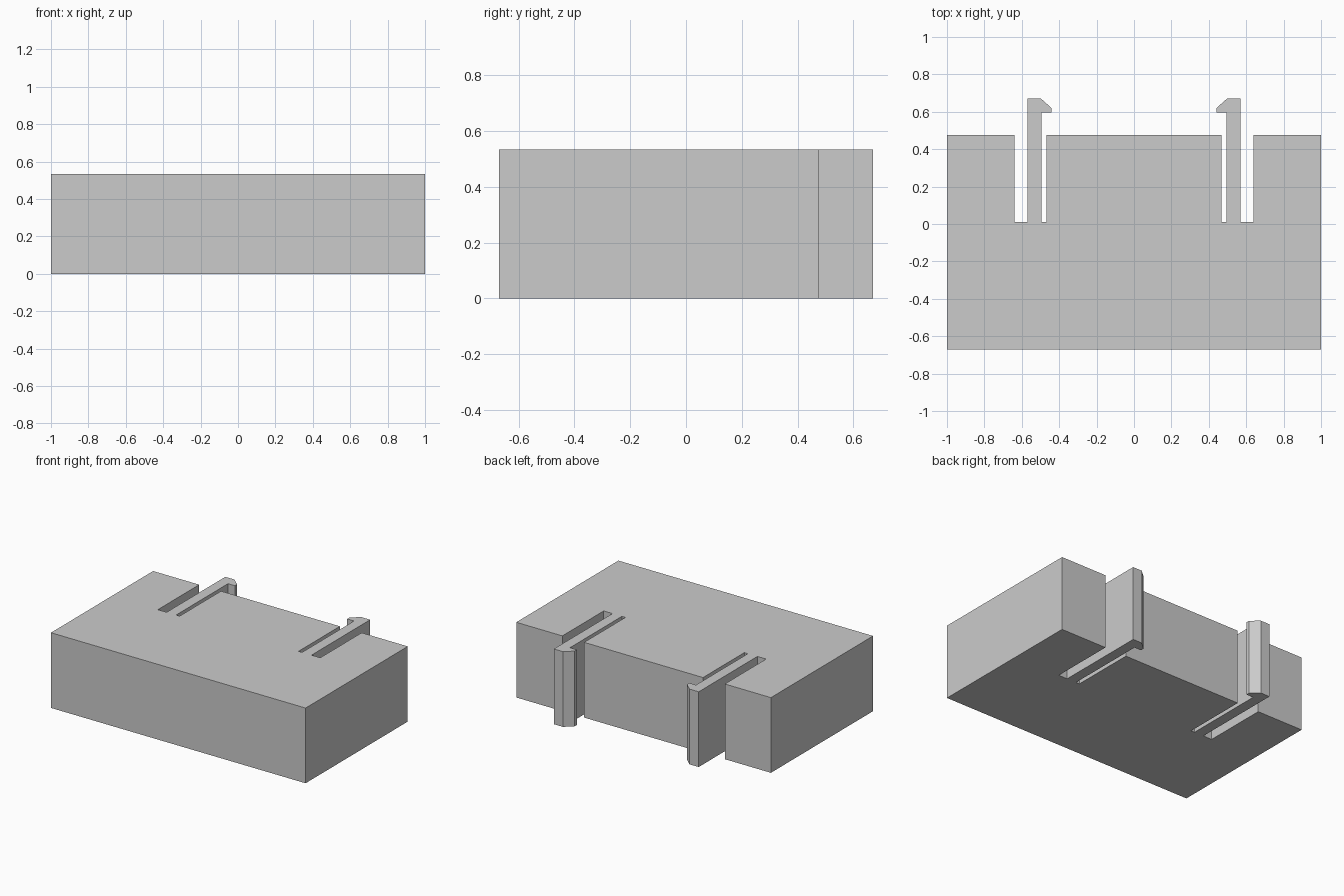
import bpy
import bmesh

cube = bpy.data.objects.get("Cube")
if cube:
    bpy.data.objects.remove(cube, do_unlink=True)

HEIGHT = 0.534
FRONT, BACK, SLOT_END = -0.67, 0.476, 0.012
TIP = 0.67

# Single flat grey plastic
grey = bpy.data.materials.new("grey plastic")
grey.use_nodes = True
colour = (0.6, 0.6, 0.6, 1)
grey.diffuse_color = colour
grey.node_tree.nodes["Principled BSDF"].inputs["Base Color"].default_value = colour

# Left half of the plan outline, from the front corner round to the middle
half = [
    (1, FRONT), (1, BACK),
    (0.638, BACK), (0.638, SLOT_END),           # outer slot
    (0.569, SLOT_END), (0.569, TIP),            # outside of the clip arm
    (0.497, TIP), (0.441, 0.62), (0.441, 0.595),  # hook
    (0.495, 0.595), (0.495, SLOT_END),          # inside of the clip arm
    (0.467, SLOT_END), (0.467, BACK),           # inner slot
]
outline = half + [(-x, y) for x, y in reversed(half)]

# Extrude the outline straight up into the block with its two snap clips
bm = bmesh.new()
base = bm.faces.new([bm.verts.new((x, y, 0)) for x, y in outline])
result = bmesh.ops.extrude_face_region(bm, geom=[base], use_keep_orig=True)
top = [v for v in result["geom"] if isinstance(v, bmesh.types.BMVert)]
bmesh.ops.translate(bm, verts=top, vec=(0, 0, HEIGHT))
bmesh.ops.recalc_face_normals(bm, faces=bm.faces)

mesh = bpy.data.meshes.new("block_with_snap_clips")
bm.to_mesh(mesh)
bm.free()
mesh.materials.append(grey)
block = bpy.data.objects.new("block_with_snap_clips", mesh)
bpy.context.collection.objects.link(block)
